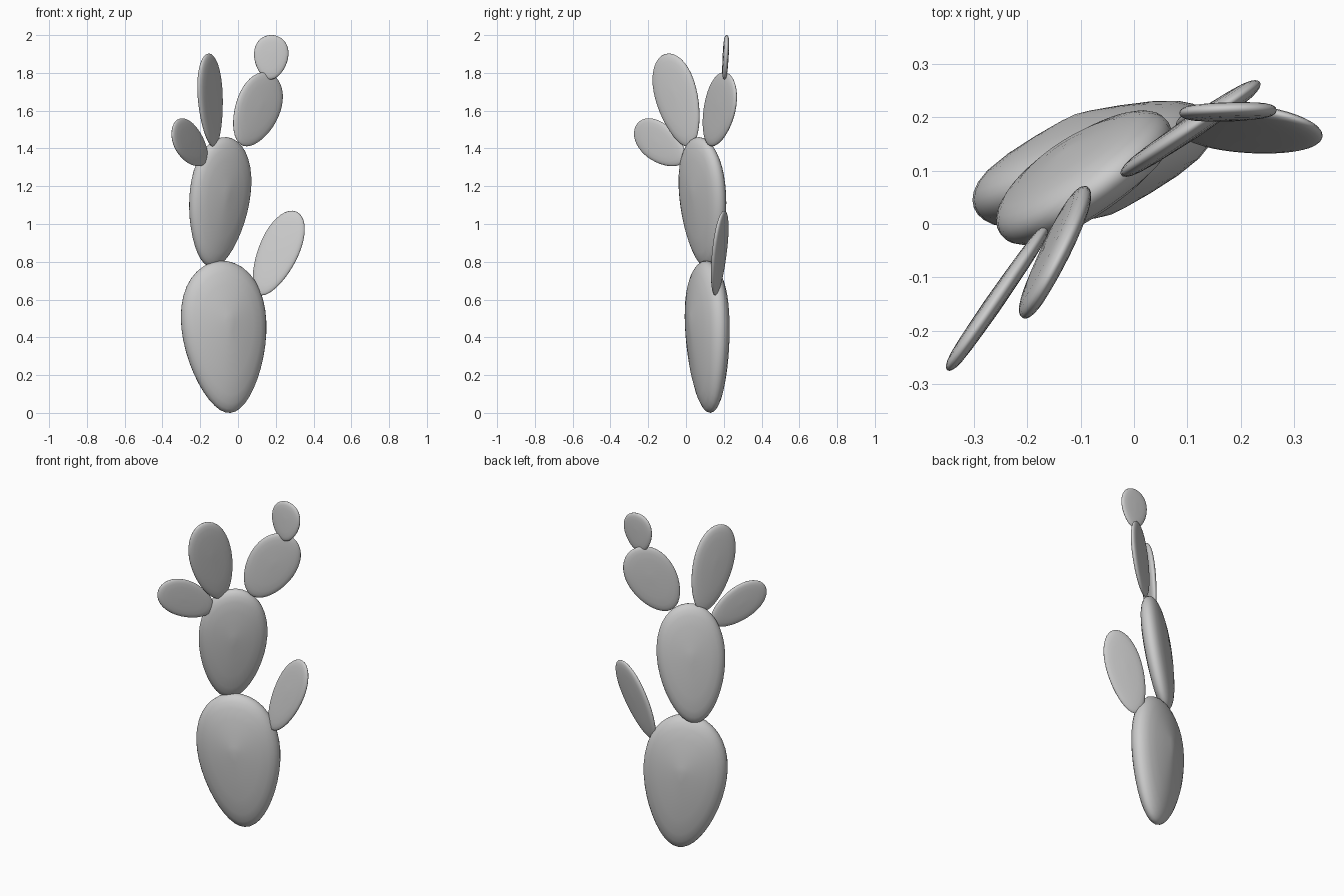
import bpy, bmesh, math
from mathutils import Vector

if "Cube" in bpy.data.objects:
    bpy.data.objects.remove(bpy.data.objects["Cube"])

SIDES = 40
RINGS = (0.12, 0.35, 0.6, 0.8, 0.9, 0.96, 0.99)


def pad(name, base, tip, across, half_width, half_thick, taper, egg=0.17):
    """Flattened egg-shaped pad running from base to tip, domed on both faces."""
    base, tip = Vector(base), Vector(tip)
    half_len = (tip - base).length / 2
    axis = (tip - base).normalized()
    side = Vector(across)
    side = (side - axis * side.dot(axis)).normalized()
    normal = axis.cross(side)
    heart = (base + tip) / 2 + axis * egg * half_len   # widest point

    outline = []
    for i in range(SIDES):
        a = 2 * math.pi * i / SIDES
        along = -math.cos(a)
        w = half_width * math.sin(a) * (1 + egg * along)
        outline.append(axis * half_len * (along - egg) + side * w)

    bm = bmesh.new()

    def ring(s, sign):
        h = half_thick * (1 - taper * s ** 1.3) * math.sqrt(max(0, 1 - s ** 8))
        return [bm.verts.new(heart + p * s + normal * h * sign) for p in outline]

    loops = [ring(s, 1) for s in RINGS] + [ring(1, 0)]
    loops += [ring(s, -1) for s in reversed(RINGS)]
    for lo, hi in zip(loops, loops[1:]):
        for i in range(SIDES):
            j = (i + 1) % SIDES
            bm.faces.new((lo[i], lo[j], hi[j], hi[i]))
    # close both faces around a centre vertex
    for loop, sign in ((loops[0], 1), (loops[-1], -1)):
        c = bm.verts.new(heart + normal * half_thick * sign)
        for i in range(SIDES):
            bm.faces.new((loop[i], loop[(i + 1) % SIDES], c))
    bmesh.ops.recalc_face_normals(bm, faces=bm.faces)
    for f in bm.faces:
        f.smooth = True
    mesh = bpy.data.meshes.new(name)
    bm.to_mesh(mesh)
    bm.free()
    obj = bpy.data.objects.new(name, mesh)
    bpy.context.collection.objects.link(obj)
    return obj


# thick trunk pads
pad("lower_trunk_pad", (-0.04, 0.13, 0.0), (-0.10, 0.10, 0.805),
    (0.94, 0.34, 0), 0.232, 0.10, 0.5, 0.22)
pad("upper_trunk_pad", (-0.14, 0.11, 0.77), (-0.06, 0.07, 1.46),
    (0.82, 0.57, 0), 0.186, 0.068, 0.4)

# thin branch pads
pad("left_small_pad", (-0.166, -0.009, 1.337), (-0.344, -0.266, 1.518),
    (0, 0, 1), 0.103, 0.017, 0.2, 0.12)
pad("left_tall_pad", (-0.125, 0.02, 1.41), (-0.165, -0.11, 1.90),
    (0.47, 0.88, 0), 0.124, 0.023, 0.25)
pad("right_upper_pad", (0.015, 0.118, 1.42), (0.185, 0.232, 1.79),
    (0.83, 0.555, 0), 0.136, 0.021, 0.25, 0.12)
pad("top_small_pad", (0.168, 0.203, 1.765), (0.182, 0.216, 2.0),
    (1, 0.03, 0), 0.09, 0.016, 0.2)
pad("right_lower_pad", (0.112, 0.158, 0.625), (0.308, 0.196, 1.066),
    (0.913, -0.334, -0.407), 0.11, 0.02, 0.25, 0.12)
